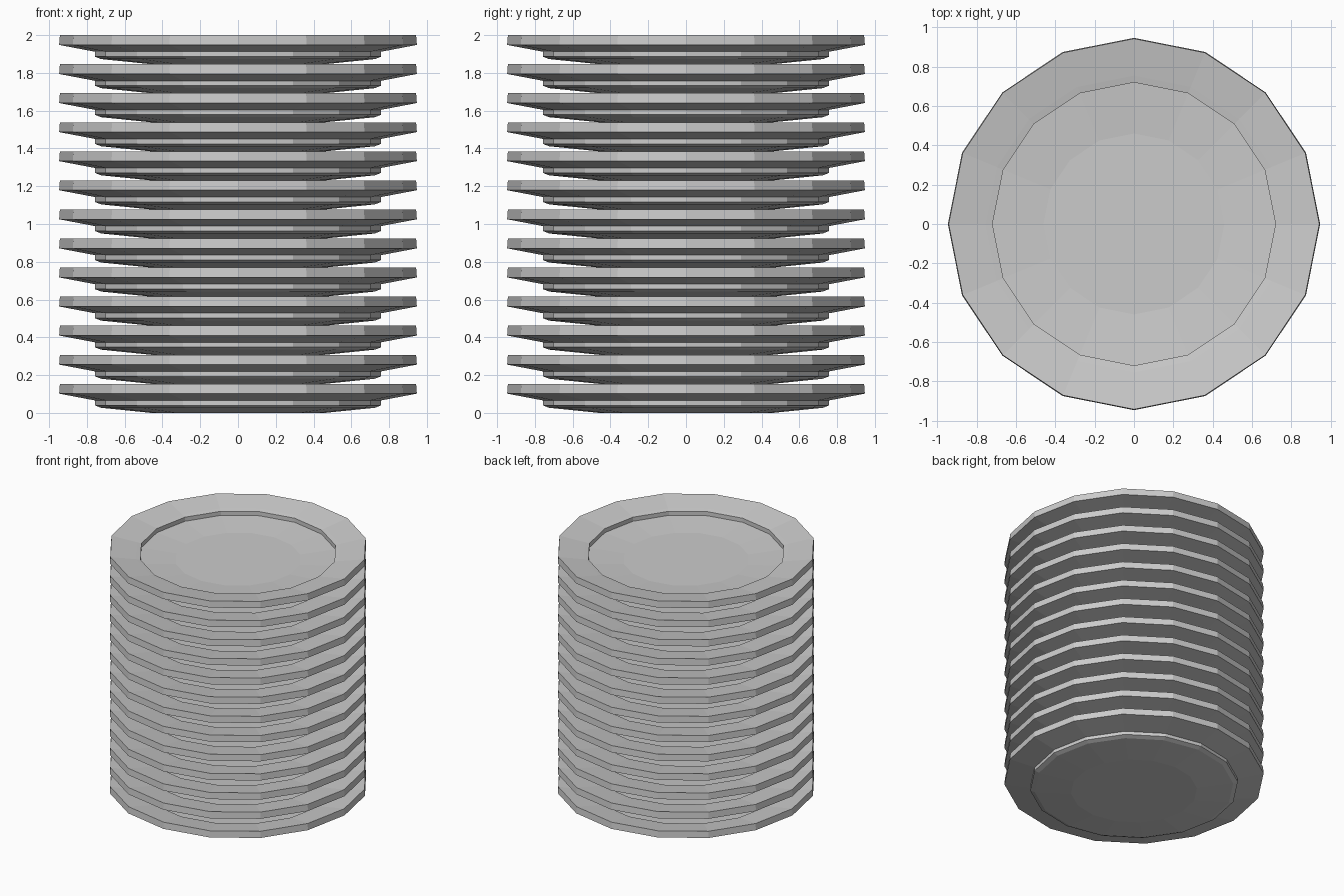
import bpy, bmesh
from math import cos, sin, pi

if "Cube" in bpy.data.objects:
    bpy.data.objects.remove(bpy.data.objects["Cube"])

SIDES = 16
COUNT = 13
PITCH = 2.0 / COUNT

# Plate half-section (radius, height): underside outwards, then top side inwards
PROFILE = [(0.46, 0.0), (0.725, 0.027), (0.758, 0.04), (0.758, 0.066),
           (0.947, 0.102), (0.943, PITCH), (0.755, 0.121), (0.72, 0.114),
           (0.72, 0.081), (0.46, 0.06)]


def plate_mesh():
    bm = bmesh.new()
    rings = [[bm.verts.new((r * cos(2 * pi * i / SIDES), r * sin(2 * pi * i / SIDES), z))
              for i in range(SIDES)] for r, z in PROFILE]
    for a, b in zip(rings, rings[1:]):
        for i in range(SIDES):
            j = (i + 1) % SIDES
            bm.faces.new((a[i], a[j], b[j], b[i]))
    # flat centre, bottom and top
    bm.faces.new(rings[0][::-1])
    bm.faces.new(rings[-1])
    bmesh.ops.recalc_face_normals(bm, faces=bm.faces[:])
    mesh = bpy.data.meshes.new("plate")
    bm.to_mesh(mesh)
    bm.free()
    return mesh


# Stack of identical plates
mesh = plate_mesh()
for n in range(COUNT):
    plate = bpy.data.objects.new(f"plate_{n + 1}", mesh)
    plate.location.z = n * PITCH
    bpy.context.collection.objects.link(plate)
